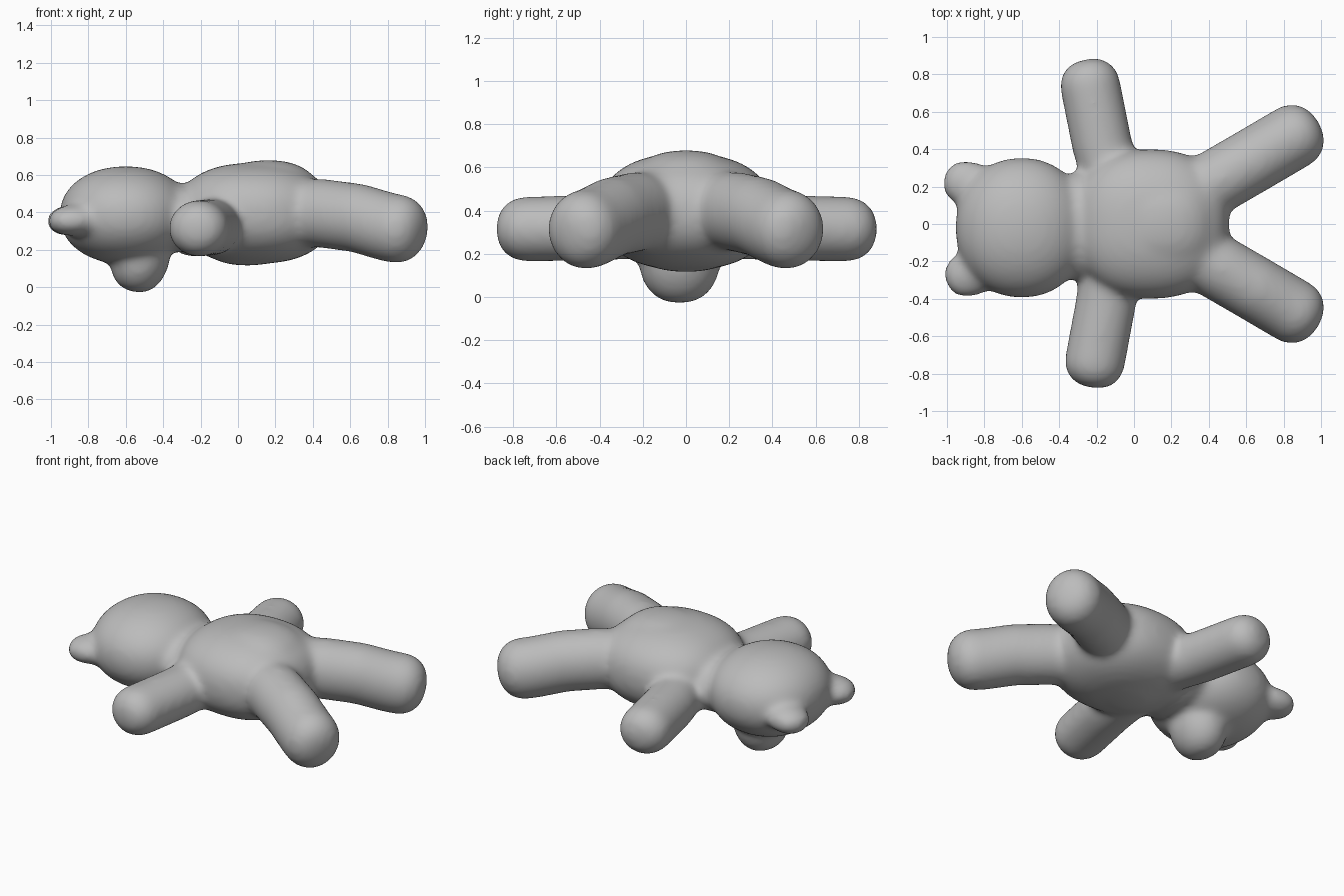
import bpy, bmesh, math
from mathutils import Vector

if "Cube" in bpy.data.objects:
    bpy.data.objects.remove(bpy.data.objects["Cube"])

bm = bmesh.new()


def blob(center, radii, power=1.0):
    """Ellipsoid; power below 1 makes it boxier."""
    verts = bmesh.ops.create_uvsphere(bm, u_segments=48, v_segments=32, radius=1)["verts"]
    for v in verts:
        v.co = Vector([c + r * math.copysign(abs(a) ** power, a)
                       for c, r, a in zip(center, radii, v.co)])


def limb(path, width, height, cap=0.14, n=32):
    """Tube along a path with a softly squared, rounded tip."""
    path = [Vector(p) for p in path]
    rings = [(p, 1.0) for p in path[:-1]]
    axis = (path[-1] - path[-2]).normalized()
    start = path[-1] - axis * cap
    for i in range(9):
        t = math.radians(90 * i / 8.3)
        rings.append((start + axis * cap * math.sin(t), math.cos(t) ** 0.8))
    flat = Vector((axis.x, axis.y, 0)).normalized()
    side = Vector((-flat.y, flat.x, 0))
    up = axis.cross(side)
    loops = []
    for p, s in rings:
        loops.append([bm.verts.new(p + side * width * s * math.cos(a) + up * height * s * math.sin(a))
                      for a in (2 * math.pi * k / n for k in range(n))])
    for a, b in zip(loops, loops[1:]):
        for k in range(n):
            bm.faces.new((a[k], a[(k + 1) % n], b[(k + 1) % n], b[k]))
    bm.faces.new(loops[0][::-1])
    bm.faces.new(loops[-1])


# Torso, with fuller back and belly
blob((0.09, 0, 0.395), (0.42, 0.40, 0.27), 0.86)
blob((0.16, 0, 0.44), (0.30, 0.29, 0.24), 0.88)
blob((0.05, 0, 0.34), (0.30, 0.30, 0.225), 0.9)
# Neck and head
blob((-0.30, -0.01, 0.37), (0.15, 0.29, 0.185))
blob((-0.60, -0.02, 0.385), (0.355, 0.375, 0.262), 0.95)
# Snout pointing down
limb([(-0.52, -0.03, 0.32), (-0.52, -0.03, 0.17), (-0.565, -0.03, -0.025)], 0.19, 0.16, 0.20)
# Ears
limb([(-0.76, 0.16, 0.36), (-0.85, 0.20, 0.36), (-1.015, 0.26, 0.35)], 0.125, 0.085, 0.14)
limb([(-0.74, -0.20, 0.36), (-0.84, -0.25, 0.36), (-1.005, -0.315, 0.35)], 0.125, 0.085, 0.14)
# Arms
limb([(-0.09, 0.15, 0.33), (-0.17, 0.42, 0.32), (-0.262, 0.88, 0.312)], 0.162, 0.152)
limb([(-0.12, -0.15, 0.33), (-0.15, -0.42, 0.32), (-0.235, -0.875, 0.312)], 0.162, 0.152)
# Legs, drooping towards the feet
for s in (1, -1):
    limb([(0.22, s * 0.10, 0.40), (0.45, s * 0.232, 0.395), (0.64, s * 0.342, 0.37),
          (0.79, s * 0.43, 0.325), (0.982, s * 0.542, 0.285)], 0.175, 0.185, 0.15)

bmesh.ops.recalc_face_normals(bm, faces=bm.faces)
mesh = bpy.data.meshes.new("plush_bear")
bm.to_mesh(mesh)
bm.free()
bear = bpy.data.objects.new("plush_bear", mesh)
bpy.context.collection.objects.link(bear)

# Plain grey plush
grey = bpy.data.materials.new("grey plush")
grey.diffuse_color = (0.5, 0.5, 0.5, 1)
grey.use_nodes = True
grey.node_tree.nodes["Principled BSDF"].inputs["Base Color"].default_value = grey.diffuse_color
mesh.materials.append(grey)

# Fuse the parts into one soft skin
bpy.context.view_layer.objects.active = bear
bear.select_set(True)
remesh = bear.modifiers.new("fuse", "REMESH")
remesh.mode = "VOXEL"
remesh.voxel_size = 0.018
remesh.use_smooth_shade = True
soft = bear.modifiers.new("soften", "SMOOTH")
soft.factor = 0.5
soft.iterations = 22
